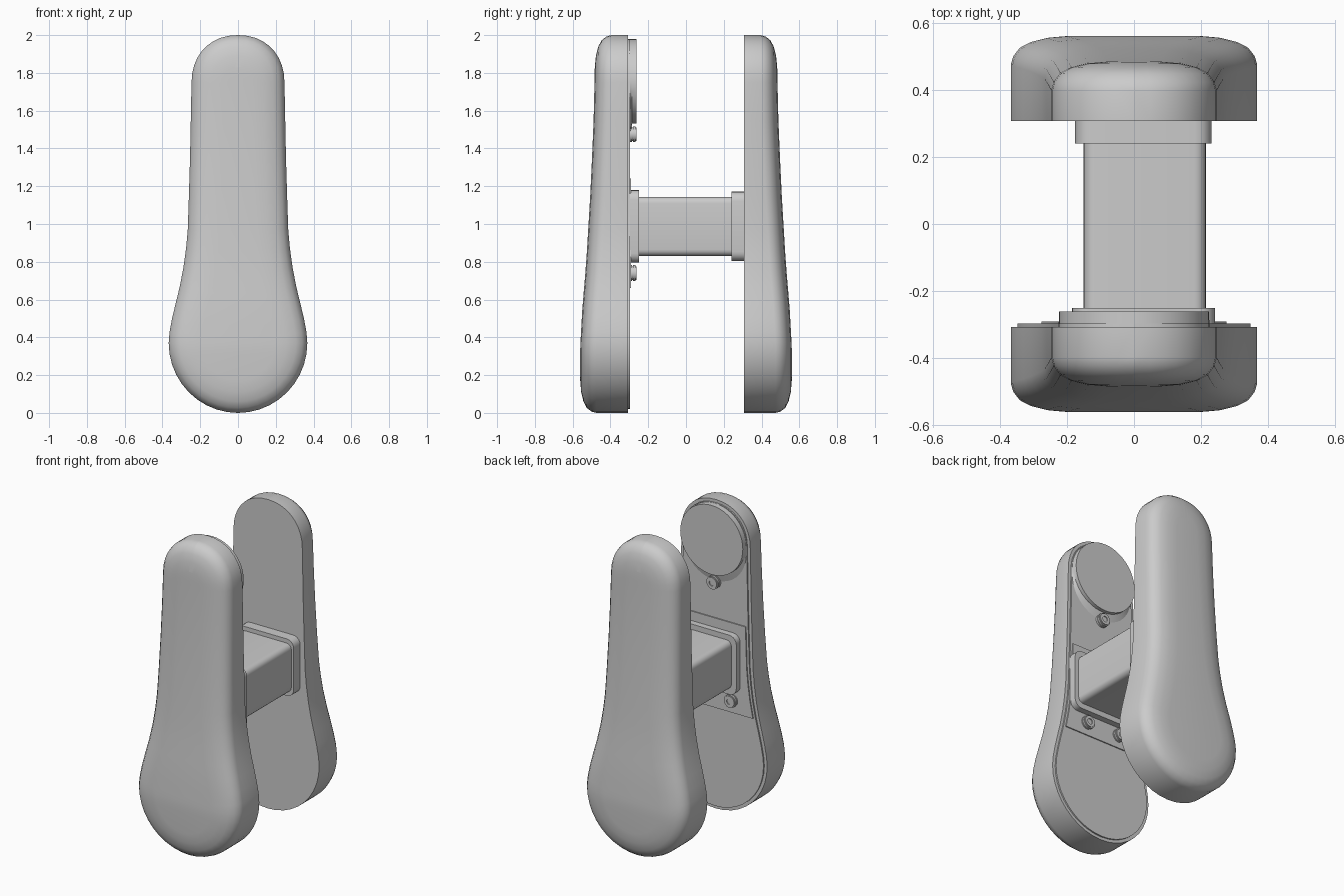
import bpy, bmesh, math

if "Cube" in bpy.data.objects:
    bpy.data.objects.remove(bpy.data.objects["Cube"])


def lerp_table(table, v):
    for (a, p), (b, q) in zip(table, table[1:]):
        if v <= b:
            return p + (q - p) * max(0, v - a) / (b - a)
    return table[-1][1]


# Half outline of a paddle, from bottom to top: (half width, z)
SIDE = [(.349, .5), (.33, .58), (.308, .67), (.289, .77), (.275, .87), (.266, .97),
        (.26, 1.15), (.254, 1.35), (.25, 1.55)]
HALF = [(.367 * math.sin(t), .37 - .37 * math.cos(t))
        for t in [math.radians(a) for a in range(0, 100, 9)]]
HALF += SIDE
for k in range(10):
    t = math.radians(k * 10)
    HALF.append((.246 * math.cos(t) ** .92, 1.75 + .25 * math.sin(t) ** .95))
HALF.append((0, 2.0))
OUTLINE = HALF + [(-x, z) for x, z in HALF[-2:0:-1]]
CROWN = [(0, .56), (.35, .56), (.55, .549), (.8, .528), (1.2, .504), (1.6, .487), (2, .48)]


def inset(d):
    pts, n = [], len(OUTLINE)
    for i, (x, z) in enumerate(OUTLINE):
        ax, az = OUTLINE[i - 1]
        bx, bz = OUTLINE[(i + 1) % n]
        tx, tz = bx - ax, bz - az
        l = math.hypot(tx, tz)
        pts.append((x - d * tz / l, z + d * tx / l))
    return pts


def loft(name, rings, angle=30, strip_cap=False):
    """Skin a stack of equal-length rings of (x, y, z) and close both ends."""
    bm = bmesh.new()
    rows = [[bm.verts.new(p) for p in r] for r in rings]
    n = len(rows[0])
    for a, b in zip(rows, rows[1:]):
        for i in range(n):
            j = (i + 1) % n
            bm.faces.new((a[i], a[j], b[j], b[i]))
    bm.faces.new(rows[0])
    r = rows[-1]
    if strip_cap:
        h = n // 2
        bm.faces.new((r[0], r[1], r[n - 1]))
        for i in range(1, h - 1):
            bm.faces.new((r[i], r[i + 1], r[n - i - 1], r[n - i]))
        bm.faces.new((r[h - 1], r[h], r[h + 1]))
    else:
        bm.faces.new(r)
    bmesh.ops.recalc_face_normals(bm, faces=bm.faces)
    me = bpy.data.meshes.new(name)
    bm.to_mesh(me)
    bm.free()
    ob = bpy.data.objects.new(name, me)
    bpy.context.collection.objects.link(ob)
    bpy.ops.object.select_all(action='DESELECT')
    ob.select_set(True)
    bpy.context.view_layer.objects.active = ob
    bpy.ops.object.shade_smooth_by_angle(angle=math.radians(angle))
    return ob


def circle(r, y, cx, cz, n=32):
    return [(cx + r * math.cos(2 * math.pi * i / n), y, cz + r * math.sin(2 * math.pi * i / n))
            for i in range(n)]


def rounded(cx, cz, w, h, r, y):
    pts = []
    for k, (sx, sz) in enumerate([(1, 1), (-1, 1), (-1, -1), (1, -1)]):
        for s in range(6):
            a = math.radians(90 * k + 18 * s)
            pts.append((cx + sx * (w - r) + r * math.cos(a), y, cz + sz * (h - r) + r * math.sin(a)))
    return pts


# Two domed paddles facing outwards
for name, s in (("front_paddle", -1), ("back_paddle", 1)):
    rings = [[(x, s * .306, z) for x, z in OUTLINE]]
    for d, drop in [(0, .085), (.007, .06), (.027, .034), (.06, .017), (.11, .005), (.17, 0)]:
        rings.append([(x, s * (lerp_table(CROWN, z) - drop), z) for x, z in inset(d)])
    loft(name, rings, 40, True)

# Raised inner panel of the front paddle
panel = inset(.02)
loft("inner_panel", [[(x, y, z) for x, z in panel] for y in (-.31, -.297)])

# Middle mounting plate following the paddle sides
WIDTH = [(z, x - .035) for x, z in SIDE]
zs = [.66, .77, .87, .97, 1.15, 1.24]
edge = [(lerp_table(WIDTH, z), z) for z in zs]
edge += [(-x, z) for x, z in reversed(edge)]
loft("mounting_plate", [[(x, y, z) for x, z in edge] for y in (-.30, -.290)])

# Square post with a stepped collar at each end
loft("post", [rounded(.032, .987, .182, .157, .035, y) for y in (-.30, .30)])
loft("back_collar", [rounded(.028, .987, .203, .184, .05, .308),
                     rounded(.028, .987, .203, .184, .05, .24)])
loft("front_collar", [rounded(.028, .987, .213, .192, .05, -.30),
                      rounded(.028, .987, .213, .192, .05, -.25)])

# Round pad with a skirt that flares out below
skirt = []
for x, y, z in circle(.224, -.297, 0, 1.755, 48):
    low = max(0, (1.755 - z) / .224)
    skirt.append((x * (1 + .12 * low), y, z - .05 * low))
loft("round_pad", [skirt, circle(.224, -.285, 0, 1.755, 48), circle(.224, -.261, 0, 1.755, 48)])

# Socket-head screws
for i, (x, z) in enumerate([(0, 1.475), (.115, .74), (-.125, .74)]):
    loft(f"screw_{i + 1}", [circle(r, y, x, z, 24) for r, y in
                            [(.042, -.30), (.042, -.285), (.036, -.285), (.036, -.262),
                             (.018, -.262), (.018, -.278)]])
    loft(f"screw_washer_{i + 1}", [circle(.042, -.268, x, z, 24), circle(.042, -.280, x, z, 24)])
